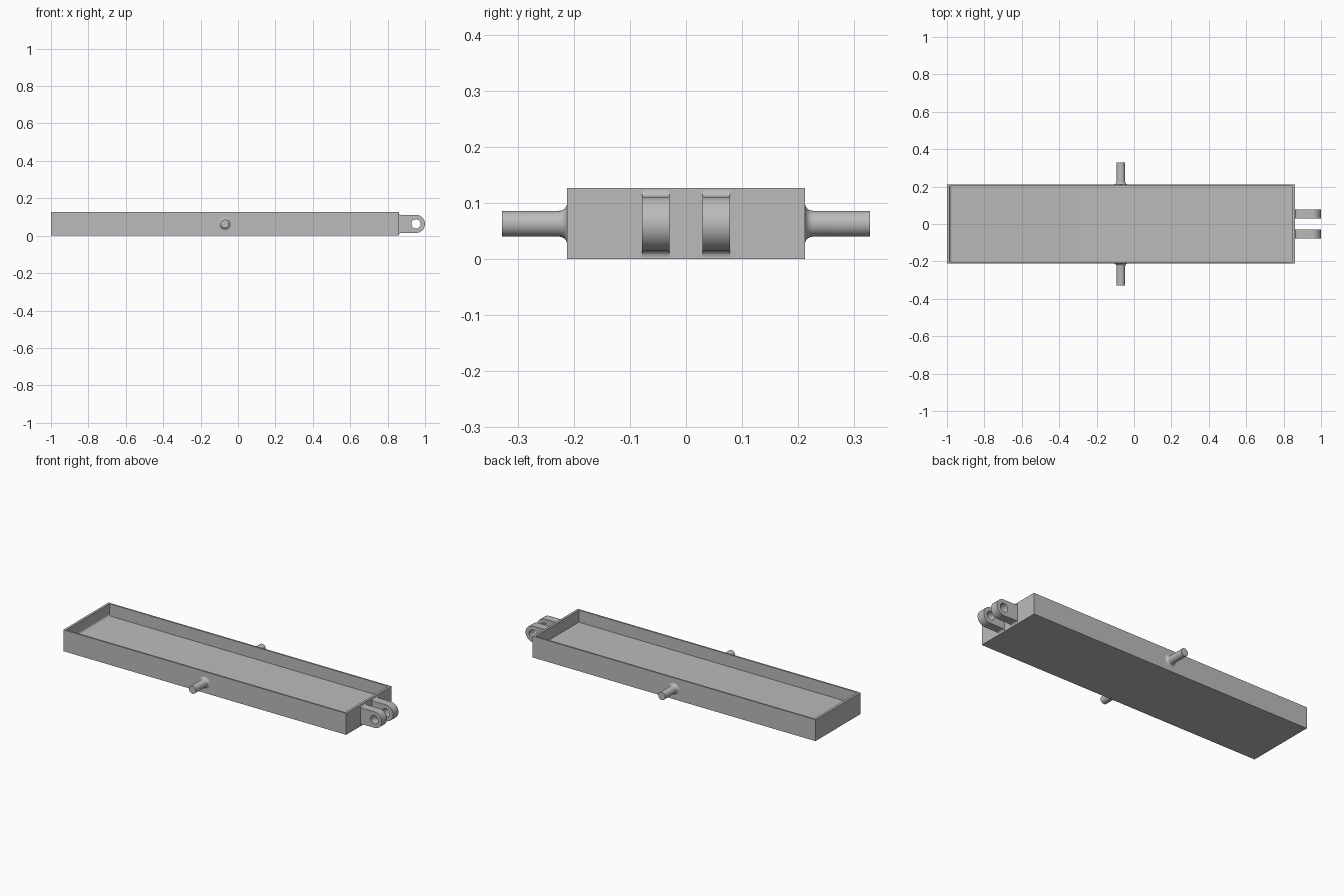
import bpy, bmesh
from math import pi, sin, cos
from mathutils import Matrix

default = bpy.data.objects.get("Cube")
if default:
    bpy.data.objects.remove(default, do_unlink=True)

grey = bpy.data.materials.new("plain_grey")
grey.use_nodes = True
colour = (0.5, 0.5, 0.5, 1)
grey.diffuse_color = colour
grey.node_tree.nodes["Principled BSDF"].inputs["Base Color"].default_value = colour

LEFT, RIGHT, HALF_W, TOP = -1.0, 0.86, 0.212, 0.127
FLOOR = 0.055
MID_Z = 0.063


def finish(bm, name, smooth=True):
    bmesh.ops.recalc_face_normals(bm, faces=bm.faces)
    mesh = bpy.data.meshes.new(name)
    bm.to_mesh(mesh)
    bm.free()
    mesh.materials.append(grey)
    obj = bpy.data.objects.new(name, mesh)
    bpy.context.collection.objects.link(obj)
    if smooth:
        bpy.ops.object.select_all(action='DESELECT')
        obj.select_set(True)
        bpy.context.view_layer.objects.active = obj
        bpy.ops.object.shade_smooth_by_angle(angle=pi / 6)
    return obj


def arc(cx, cy, r, start, end, steps):
    """Points along an arc, angles in units of pi."""
    return [(cx + r * cos(pi * (start + (end - start) * i / steps)),
             cy + r * sin(pi * (start + (end - start) * i / steps)))
            for i in range(steps + 1)]


def box(x0, x1, y0, y1, z0, z1):
    bm = bmesh.new()
    bmesh.ops.create_cube(bm, size=1)
    for v in bm.verts:
        v.co = (x1 if v.co.x > 0 else x0, y1 if v.co.y > 0 else y0,
                z1 if v.co.z > 0 else z0)
    return bm


# Tray with a recess whose far end meets the floor in a fillet
tray = finish(box(LEFT, RIGHT, -HALF_W, HALF_W, 0, TOP), "tray", False)
inner = HALF_W - 0.01
recess = box(LEFT + 0.014, RIGHT - 0.014, -inner, inner, FLOOR, TOP + 0.1)
edge = [e for e in recess.edges
        if all(v.co.x < 0 and v.co.z < TOP for v in e.verts)]
bmesh.ops.bevel(recess, geom=edge, offset=0.014, segments=6, profile=0.5,
                affect='EDGES')
cutter = finish(recess, "recess_cutter", False)
cutter.hide_render = True
cut = tray.modifiers.new("recess", 'BOOLEAN')
cut.object, cut.operation, cut.solver = cutter, 'DIFFERENCE', 'EXACT'
bpy.context.view_layer.objects.active = tray
tray.select_set(True)
bpy.ops.object.modifier_apply(modifier="recess")
bpy.data.objects.remove(cutter, do_unlink=True)
bpy.ops.object.select_all(action='DESELECT')
tray.select_set(True)
bpy.ops.object.shade_smooth_by_angle(angle=pi / 6)


# Pivot pins: a lathed profile with a flared root
def pin(name, side):
    r, flare, steps = 0.023, 0.014, 32
    profile = [(0, HALF_W - 0.004), (r + flare, HALF_W - 0.004)]
    profile += arc(r + flare, HALF_W + flare, flare, 1.5, 1, 6)
    profile += [(r, 0.328), (0, 0.328)]
    bm = bmesh.new()
    verts = [bm.verts.new((x, y * side, 0)) for x, y in profile]
    edges = [bm.edges.new(pair) for pair in zip(verts, verts[1:])]
    bmesh.ops.spin(bm, geom=verts + edges, cent=(0, 0, 0), axis=(0, 1, 0),
                   angle=2 * pi, steps=steps)
    bmesh.ops.remove_doubles(bm, verts=bm.verts, dist=0.0002)
    bmesh.ops.translate(bm, verts=bm.verts, vec=(-0.07, 0, MID_Z))
    finish(bm, name)


# Clevis lugs: a rounded plate with a hole and filleted root
def lug(name, y0, y1):
    r, hole, fillet, cx = 0.048, 0.025, 0.012, 0.952
    outline = [(RIGHT - 0.004, MID_Z - r - fillet)]
    outline += arc(RIGHT + fillet, MID_Z - r - fillet, fillet, 1, 0.5, 6)
    outline += arc(cx, MID_Z, r, -0.5, 0.5, 24)
    outline += arc(RIGHT + fillet, MID_Z + r + fillet, fillet, 1.5, 1, 6)
    outline += [(RIGHT - 0.004, MID_Z + r + fillet)]
    bm = bmesh.new()
    edges = []
    for loop in (outline, arc(cx, MID_Z, hole, 0, 2, 32)[:-1]):
        verts = [bm.verts.new((x, y0, z)) for x, z in loop]
        edges += [bm.edges.new((verts[i - 1], v)) for i, v in enumerate(verts)]
    bmesh.ops.triangle_fill(bm, edges=edges, use_beauty=True)
    ext = bmesh.ops.extrude_face_region(bm, geom=bm.faces[:],
                                        use_keep_orig=True)
    moved = [g for g in ext["geom"] if isinstance(g, bmesh.types.BMVert)]
    bmesh.ops.translate(bm, verts=moved, vec=(0, y1 - y0, 0))
    finish(bm, name)


for label, side in (("front", -1), ("back", 1)):
    pin(label + "_pivot_pin", side)
    lug(label + "_hinge_lug", side * 0.029, side * 0.0785)
